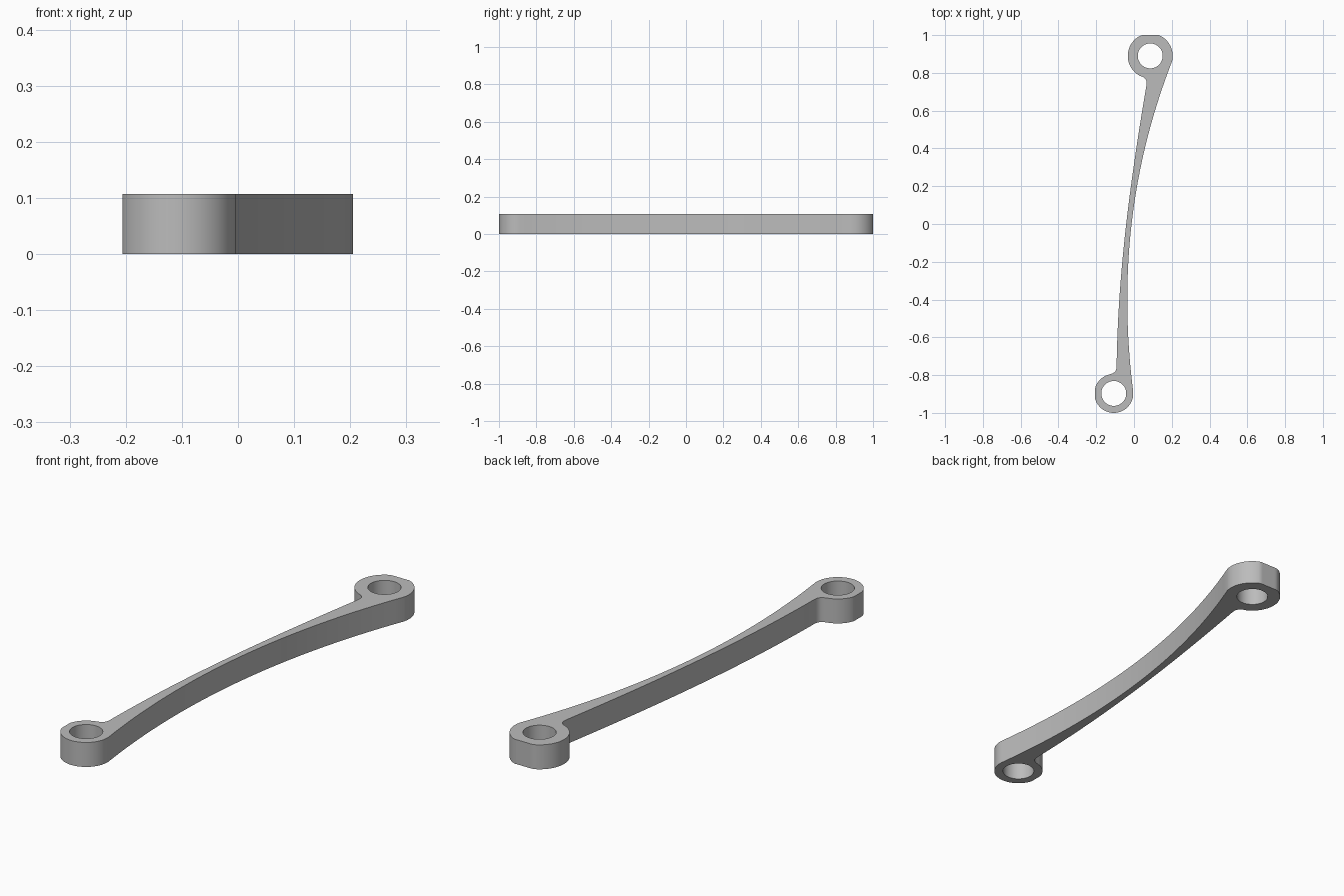
import bpy, bmesh, math
from mathutils import Vector
from mathutils.geometry import interpolate_bezier

cube = bpy.data.objects.get("Cube")
if cube:
    bpy.data.objects.remove(cube)

HEIGHT = 0.107
HOLE = 0.066
BACK = Vector((0.086, 0.89))      # centre of the back eye
FRONT = Vector((-0.107, -0.897))  # centre of the front eye


def arc(centre, radius, start, end, steps):
    """Points on an arc, trimmed flat at the ends of the link."""
    pts = []
    for i in range(steps + 1):
        a = math.radians(start + (end - start) * i / steps)
        p = centre + radius * Vector((math.cos(a), math.sin(a)))
        p.x = max(-0.206, min(0.206, p.x))
        p.y = max(-1, min(1, p.y))
        pts.append(p)
    return pts


def bezier(a, b, c, d, steps):
    pts = interpolate_bezier(*(Vector((*p, 0)) for p in (a, b, c, d)), steps)
    return [p.xy for p in pts]


# Outline: back eye, fillet, left edge, fillet, front eye, right edge
back_eye = arc(BACK, 0.119, -14, 243, 50)
front_eye = arc(FRONT, 0.103, 108, 368, 50)
left_top, left_low = (0.066, 0.735), (-0.092, -0.75)
outline = back_eye
outline += bezier(back_eye[-1], (0.06, 0.775), (0.07, 0.765), left_top, 8)[1:]
outline += bezier(left_top, (-0.018, 0.24), (-0.085, -0.25), left_low, 40)[1:]
outline += bezier(left_low, (-0.092, -0.785), (-0.105, -0.79), front_eye[0], 8)[1:-1]
outline += front_eye
outline += bezier(front_eye[-1], (-0.078, -0.3), (-0.025, 0.28), back_eye[0], 40)[1:-1]

# Flat filled profile with two holes, given thickness
profile = bpy.data.curves.new("link_profile", "CURVE")
profile.dimensions = "2D"
profile.fill_mode = "BOTH"
profile.extrude = HEIGHT / 2
for loop in (outline, arc(BACK, HOLE, 0, 352.5, 47), arc(FRONT, HOLE, 0, 352.5, 47)):
    spline = profile.splines.new("POLY")
    spline.points.add(len(loop) - 1)
    spline.use_cyclic_u = True
    for point, p in zip(spline.points, loop):
        point.co = (p.x, p.y, 0, 1)

link = bpy.data.objects.new("link_arm", profile)
bpy.context.collection.objects.link(link)
bpy.context.view_layer.objects.active = link
link.select_set(True)
bpy.ops.object.convert(target="MESH")
link = bpy.context.object
link.name = "link_arm"

# Weld the caps to the walls and stand the part on the ground
bm = bmesh.new()
bm.from_mesh(link.data)
bmesh.ops.remove_doubles(bm, verts=bm.verts, dist=0.0002)
bmesh.ops.translate(bm, verts=bm.verts, vec=(0, 0, HEIGHT / 2))
bmesh.ops.recalc_face_normals(bm, faces=bm.faces)
bm.to_mesh(link.data)
bm.free()

# Plain grey finish
grey = bpy.data.materials.new("grey")
grey.use_nodes = True
grey.diffuse_color = (0.5, 0.5, 0.5, 1)
grey.node_tree.nodes["Principled BSDF"].inputs["Base Color"].default_value = grey.diffuse_color
link.data.materials.clear()
link.data.materials.append(grey)
bpy.ops.object.shade_smooth_by_angle(angle=math.radians(30))
